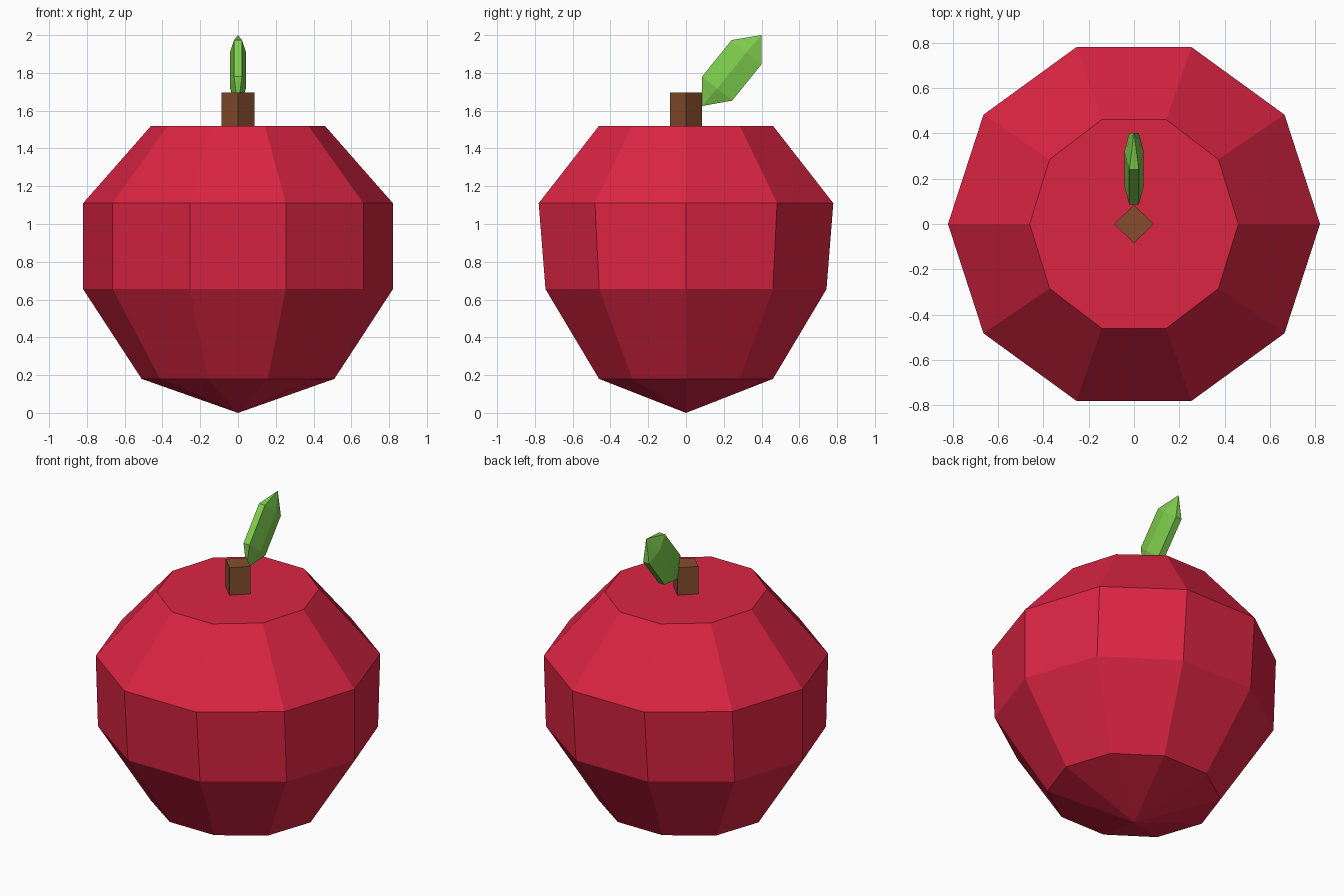
import bpy, bmesh
from math import sin, cos, radians
from mathutils import Vector

if "Cube" in bpy.data.objects:
    bpy.data.objects.remove(bpy.data.objects["Cube"])


def loft(name, rings, color, start_tip=None, end_tip=None):
    """Skin a stack of vertex rings; each end is a tip (if given) or a flat cap."""
    bm = bmesh.new()
    loops = [[bm.verts.new(p) for p in ring] for ring in rings]
    n = len(loops[0])
    for a, b in zip(loops, loops[1:]):
        for i in range(n):
            j = (i + 1) % n
            bm.faces.new((a[i], a[j], b[j], b[i]))
    for loop, tip in ((loops[0], start_tip), (loops[-1], end_tip)):
        if tip is None:
            bm.faces.new(loop)
        else:
            t = bm.verts.new(tip)
            for i in range(n):
                bm.faces.new((loop[i], loop[(i + 1) % n], t))
    bmesh.ops.recalc_face_normals(bm, faces=bm.faces)
    mesh = bpy.data.meshes.new(name)
    bm.to_mesh(mesh)
    bm.free()
    obj = bpy.data.objects.new(name, mesh)
    bpy.context.collection.objects.link(obj)
    mat = bpy.data.materials.new(name + "_color")
    mat.diffuse_color = (*color, 1)
    mat.use_nodes = True
    mat.node_tree.nodes["Principled BSDF"].inputs["Base Color"].default_value = mat.diffuse_color
    mesh.materials.append(mat)
    return obj


def ring(center, u, v, sides, start=0):
    """Elliptical ring around center, spanned by the axes u and v."""
    angles = [radians(start + 360 * i / sides) for i in range(sides)]
    return [Vector(center) + Vector(u) * cos(a) + Vector(v) * sin(a) for a in angles]


def level_ring(rx, ry, z, sides):
    return ring((0, 0, z), (rx, 0, 0), (0, ry, 0), sides)


# Apple body: ten-sided, flat on top, pointed below (x radius, y radius, height)
profile = [(0.51, 0.484, 0.18), (0.82, 0.782, 0.655), (0.82, 0.82, 1.11), (0.46, 0.484, 1.52)]
loft("apple_body", [level_ring(rx, ry, z, 10) for rx, ry, z in profile],
     (0.71, 0.018, 0.055), start_tip=(0, 0, 0))

# Stem: square post turned 45 degrees
loft("stem", [level_ring(0.087, 0.085, z, 4) for z in (1.50, 1.695)], (0.235, 0.076, 0.026))

# Leaf: flattened six-sided spindle leaning backwards
across, thick = (0, -0.092, 0.0735), (0.042, 0, 0)
loft("leaf",
     [ring(c, across, thick, 6, 30) for c in ((0, 0.165, 1.717), (0, 0.321, 1.91))],
     (0.21, 0.62, 0.076), start_tip=(0, 0.085, 1.625), end_tip=(0, 0.40, 2.0))
